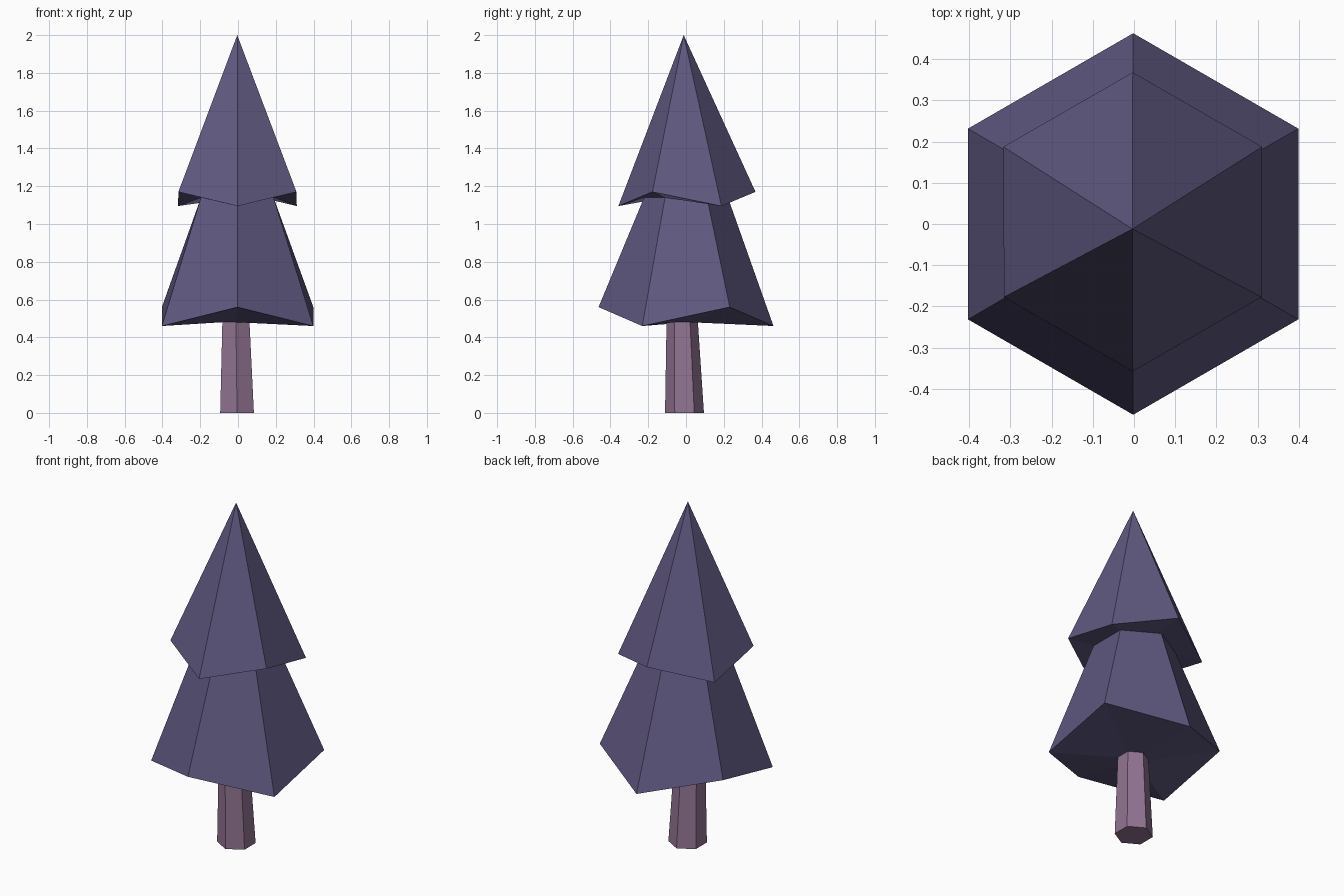
import bpy, bmesh, math

if "Cube" in bpy.data.objects:
    bpy.data.objects.remove(bpy.data.objects["Cube"])


def material(name, rgb):
    m = bpy.data.materials.new(name)
    m.diffuse_color = (*rgb, 1)
    m.use_nodes = True
    m.node_tree.nodes["Principled BSDF"].inputs["Base Color"].default_value = m.diffuse_color
    return m


def ring(bm, cx, cy, r, z_even, z_odd=None):
    """Hexagon with a corner at the front (-y); corners can alternate in height."""
    z_odd = z_even if z_odd is None else z_odd
    out = []
    for i in range(6):
        a = -math.pi / 2 + i * math.pi / 3
        z = z_odd if i % 2 else z_even
        out.append(bm.verts.new((cx + r * math.cos(a), cy + r * math.sin(a), z)))
    return out


def bridge(bm, lower, upper):
    for i in range(6):
        j = (i + 1) % 6
        bm.faces.new((lower[i], lower[j], upper[j], upper[i]))


def fan(bm, loop, point):
    tip = bm.verts.new(point)
    for i in range(6):
        bm.faces.new((loop[i], loop[(i + 1) % 6], tip))


def finish(bm, name, mat):
    bmesh.ops.recalc_face_normals(bm, faces=bm.faces[:])
    me = bpy.data.meshes.new(name)
    bm.to_mesh(me)
    bm.free()
    me.materials.append(mat)
    ob = bpy.data.objects.new(name, me)
    bpy.context.collection.objects.link(ob)


leaf = material("foliage", (0.115, 0.098, 0.216))
bark = material("bark", (0.287, 0.174, 0.287))

# Trunk: tapered, slightly leaning hexagonal post
bm = bmesh.new()
base = ring(bm, -0.005, -0.008, 0.103, 0)
top = ring(bm, -0.011, -0.02, 0.083, 0.48)
bridge(bm, base, top)
bm.faces.new(base)
finish(bm, "trunk", bark)

# Foliage: two zigzag-rimmed tiers joined through their undersides
bm = bmesh.new()
inner = ring(bm, -0.011, -0.02, 0.083, 0.48)
low_rim = ring(bm, -0.002, 0, 0.463, 0.56, 0.46)
neck = ring(bm, -0.004, 0, 0.222, 1.14)
top_rim = ring(bm, -0.003, 0.003, 0.361, 1.095, 1.17)
# back corners sit slightly further out
for v in top_rim[2:5]:
    v.co.x *= 1.005
    v.co.y += 0.004
bridge(bm, inner, low_rim)
bridge(bm, low_rim, neck)
bridge(bm, neck, top_rim)
fan(bm, top_rim, (-0.004, -0.012, 2.0))
finish(bm, "foliage", leaf)
